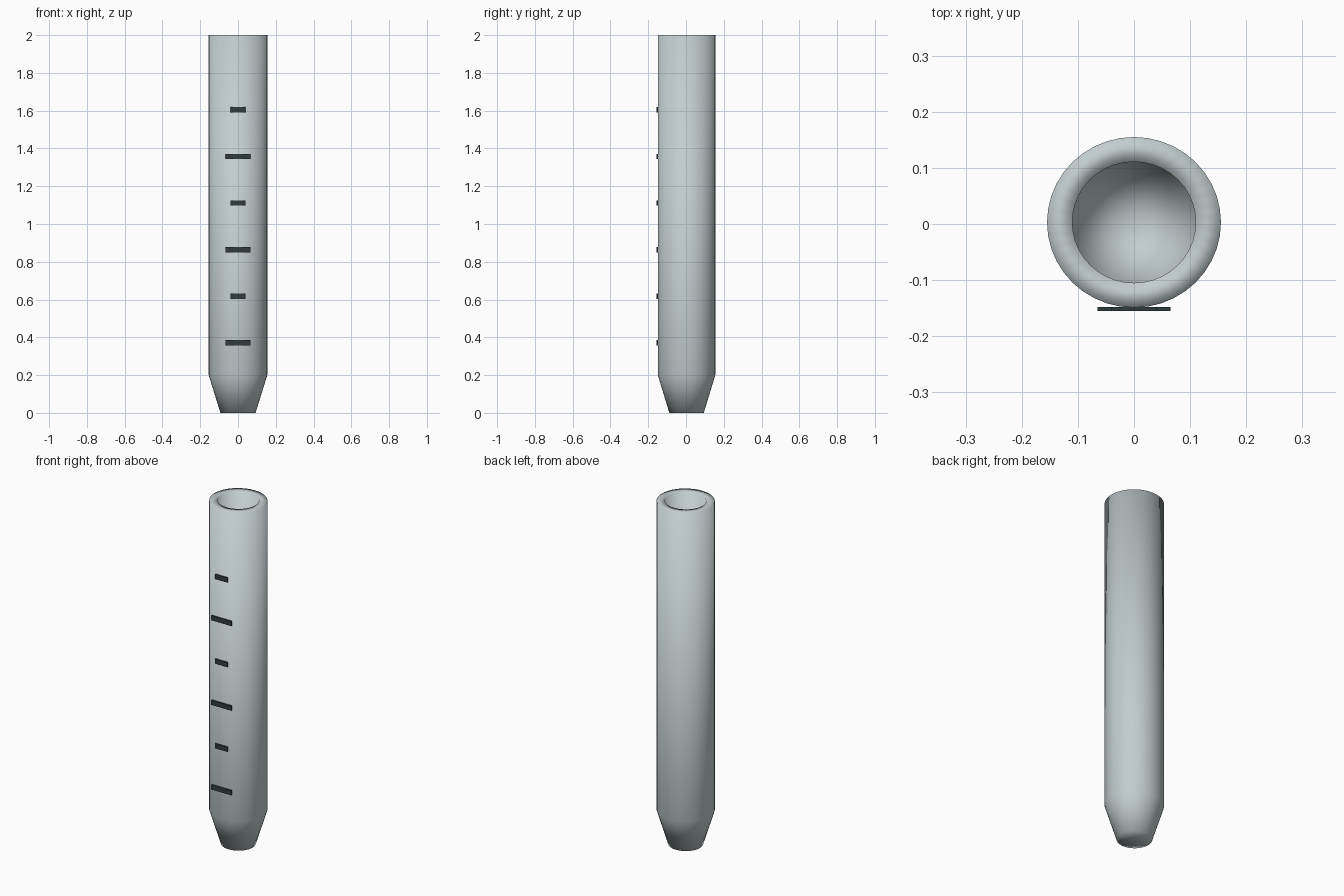
import bpy, bmesh, math

if "Cube" in bpy.data.objects:
    bpy.data.objects.remove(bpy.data.objects["Cube"])

SIDES = 40
CENTRE_Y = 0.003
FLATTEN = 0.152 / 0.155      # tube is very slightly oval


def material(name, colour):
    m = bpy.data.materials.new(name)
    m.diffuse_color = (*colour, 1)
    m.use_nodes = True
    m.node_tree.nodes["Principled BSDF"].inputs["Base Color"].default_value = m.diffuse_color
    return m


glass = material("pale grey", (0.54, 0.61, 0.62))
ink = material("dark slate", (0.03, 0.046, 0.046))


def finish(bm, name, mat, smooth):
    bmesh.ops.recalc_face_normals(bm, faces=bm.faces)
    me = bpy.data.meshes.new(name)
    bm.to_mesh(me)
    bm.free()
    me.materials.append(mat)
    for p in me.polygons:
        p.use_smooth = smooth
    ob = bpy.data.objects.new(name, me)
    bpy.context.collection.objects.link(ob)
    return ob


# Tube: one lathed profile from outer foot, over the rim, to the inner floor
profile = [(0.093, 0.0), (0.155, 0.2), (0.155, 2.0), (0.11, 2.0), (0.11, 0.2)]
bm = bmesh.new()
rings = []
for r, z in profile:
    rings.append([bm.verts.new((r * math.cos(2 * math.pi * i / SIDES),
                                r * math.sin(2 * math.pi * i / SIDES) * FLATTEN + CENTRE_Y, z))
                  for i in range(SIDES)])
for a, b in zip(rings, rings[1:]):
    for i in range(SIDES):
        j = (i + 1) % SIDES
        bm.faces.new((a[i], a[j], b[j], b[i]))
# closed foot and conical inner floor
for ring, z in ((rings[0], 0.0), (rings[-1], 0.06)):
    tip = bm.verts.new((0, CENTRE_Y, z))
    for i in range(SIDES):
        bm.faces.new((ring[i], ring[(i + 1) % SIDES], tip))
finish(bm, "tube", glass, True)

# Graduation marks: thin plates, alternating long and short
for k in range(6):
    width = 0.13 if k % 2 == 0 else 0.08
    z = 0.371 + 0.2467 * k
    bm = bmesh.new()
    bmesh.ops.create_cube(bm, size=1)
    bmesh.ops.scale(bm, vec=(width, 0.007, 0.028), verts=bm.verts)
    bmesh.ops.translate(bm, vec=(0, -0.1515, z), verts=bm.verts)
    finish(bm, f"graduation_mark_{k + 1}", ink, False)
